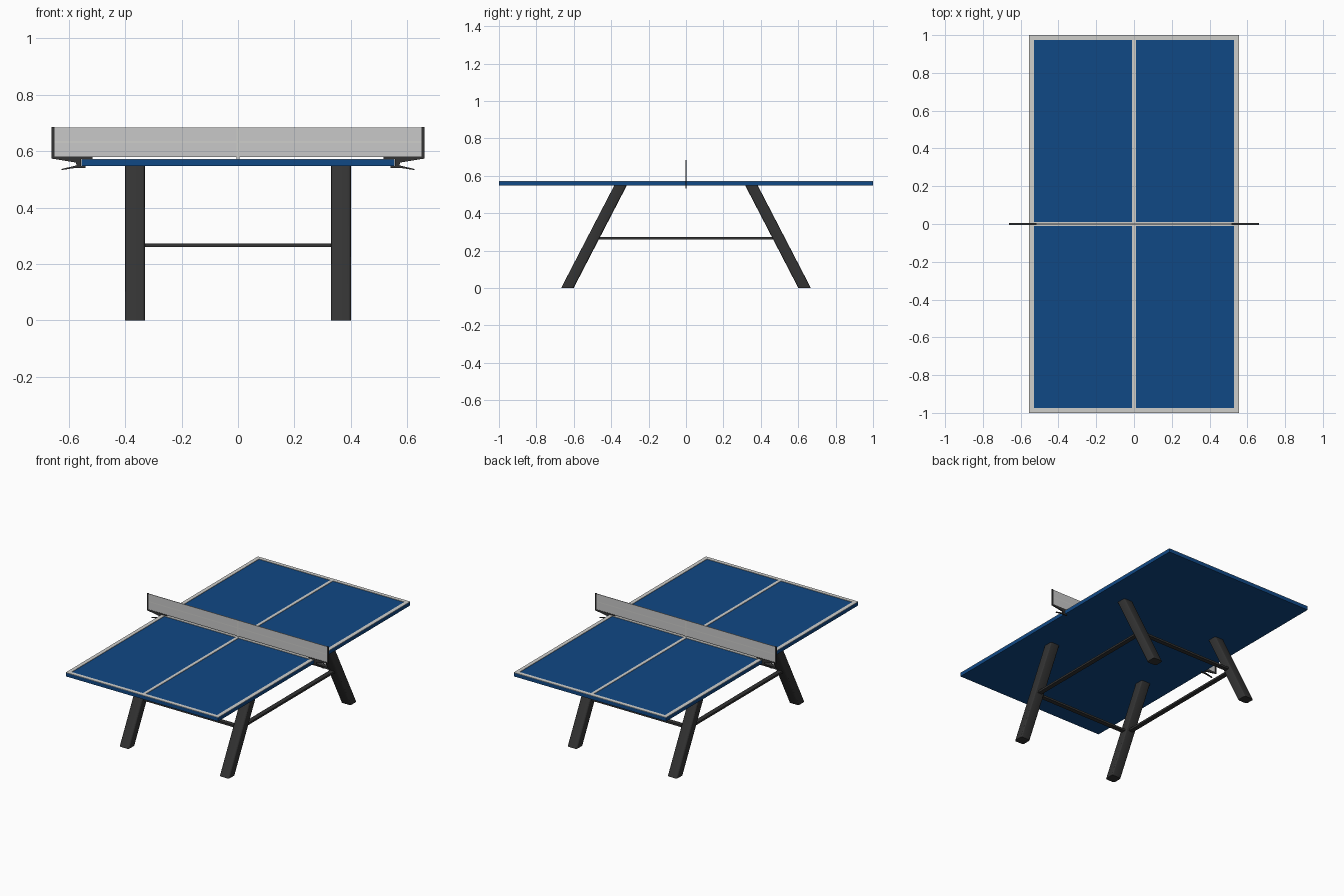
import bpy, bmesh
from mathutils import Vector

if "Cube" in bpy.data.objects:
    bpy.data.objects.remove(bpy.data.objects["Cube"])


def material(name, rgb):
    m = bpy.data.materials.new(name)
    m.diffuse_color = (*rgb, 1)
    m.use_nodes = True
    m.node_tree.nodes["Principled BSDF"].inputs["Base Color"].default_value = m.diffuse_color
    return m


BLUE = material("table blue", (0.005, 0.065, 0.235))
WHITE = material("line white", (0.62, 0.62, 0.60))
NET = material("net grey", (0.58, 0.58, 0.58))
DARK = material("dark metal", (0.033, 0.033, 0.033))


def finish(name, bm, mat):
    bmesh.ops.recalc_face_normals(bm, faces=bm.faces)
    mesh = bpy.data.meshes.new(name)
    bm.to_mesh(mesh)
    bm.free()
    mesh.materials.append(mat)
    ob = bpy.data.objects.new(name, mesh)
    bpy.context.collection.objects.link(ob)
    return ob


def box(name, lo, hi, mat):
    lo, hi = Vector(lo), Vector(hi)
    bm = bmesh.new()
    bmesh.ops.create_cube(bm, size=1)
    for v in bm.verts:
        v.co = Vector(((lo + hi)[i] / 2 + v.co[i] * (hi - lo)[i] for i in range(3)))
    return finish(name, bm, mat)


def plate(name, outline, thick, mat):
    """Side profile in x and z, given thickness along y."""
    bm = bmesh.new()
    face = bm.faces.new([bm.verts.new((x, -thick / 2, z)) for x, z in outline])
    ext = bmesh.ops.extrude_face_region(bm, geom=[face])["geom"]
    verts = [g for g in ext if isinstance(g, bmesh.types.BMVert)]
    bmesh.ops.translate(bm, verts=verts, vec=(0, thick, 0))
    return finish(name, bm, mat)


# Table top with painted lines
TOP = 0.570
box("table_top", (-0.555, -1, 0.547), (0.555, 1, TOP), BLUE)
for s, side in ((-1, "left"), (1, "right")):
    x0, x1 = sorted((s * 0.530, s * 0.555))
    box(side + "_side_line", (x0, -1, TOP), (x1, 1, TOP + 0.003), WHITE)
for s, side in ((-1, "front"), (1, "back")):
    y0, y1 = sorted((s * 0.975, s))
    box(side + "_end_line", (-0.53, y0, TOP), (0.53, y1, TOP + 0.003), WHITE)
    y0, y1 = sorted((s * 0.010, s * 0.975))
    box(side + "_centre_line", (-0.010, y0, TOP), (0.010, y1, TOP + 0.003), WHITE)
box("middle_line", (-0.53, -0.010, TOP), (0.53, 0.010, TOP + 0.003), WHITE)

# Splayed legs: sheared posts with rounded long edges
for sx, side in ((-1, "left"), (1, "right")):
    for sy, end in ((-1, "front"), (1, "back")):
        bm = bmesh.new()
        bmesh.ops.create_cube(bm, size=1)
        for v in bm.verts:
            top = v.co.z > 0
            yc = 0.350 if top else 0.634
            v.co = (sx * 0.365 + v.co.x * 0.07,
                    sy * yc + v.co.y * 0.067, 0.548 if top else 0)
        long_edges = [e for e in bm.edges
                      if abs(e.verts[0].co.z - e.verts[1].co.z) > 0.1]
        bmesh.ops.bevel(bm, geom=long_edges, offset=0.011, segments=3,
                        profile=0.5, affect='EDGES')
        leg = finish(f"{end}_{side}_leg", bm, DARK)
        bpy.context.view_layer.objects.active = leg
        leg.select_set(True)
        bpy.ops.object.shade_smooth_by_angle()
        leg.select_set(False)

# Stretcher bars joining the legs in a rectangle
for s, side, end in ((-1, "left", "front"), (1, "right", "back")):
    box(side + "_stretcher", (s * 0.365 - 0.015, -0.49, 0.260),
        (s * 0.365 + 0.015, 0.49, 0.273), DARK)
    box(end + "_stretcher", (-0.36, s * 0.496 - 0.015, 0.260),
        (0.36, s * 0.496 + 0.015, 0.273), DARK)

# Net in two bands with a thin bright tape between, and a centre strap
box("net_lower", (-0.652, -0.002, 0.579), (0.652, 0.002, 0.630), NET)
box("net_tape", (-0.652, -0.002, 0.630), (0.652, 0.002, 0.636), WHITE)
box("net_upper", (-0.652, -0.002, 0.636), (0.652, 0.002, 0.684), NET)
box("net_strap", (-0.005, -0.003, 0.573), (0.005, 0.003, 0.684), WHITE)

# Net posts, tapered brackets and clamps
for s, side in ((-1, "left"), (1, "right")):
    x0, x1 = sorted((s * 0.650, s * 0.661))
    box(side + "_net_post", (x0, -0.004, 0.576), (x1, 0.004, 0.685), DARK)
    plate(side + "_bracket",
          [(s * x, z) for x, z in ((0.661, 0.581), (0.515, 0.581), (0.515, 0.573),
                                   (0.557, 0.573), (0.557, 0.545), (0.570, 0.545),
                                   (0.575, 0.560), (0.661, 0.574))], 0.008, DARK)
    plate(side + "_clamp",
          [(s * x, z) for x, z in ((0.540, 0.547), (0.540, 0.540), (0.575, 0.541),
                                   (0.626, 0.533), (0.626, 0.537), (0.575, 0.549))],
          0.008, DARK)
